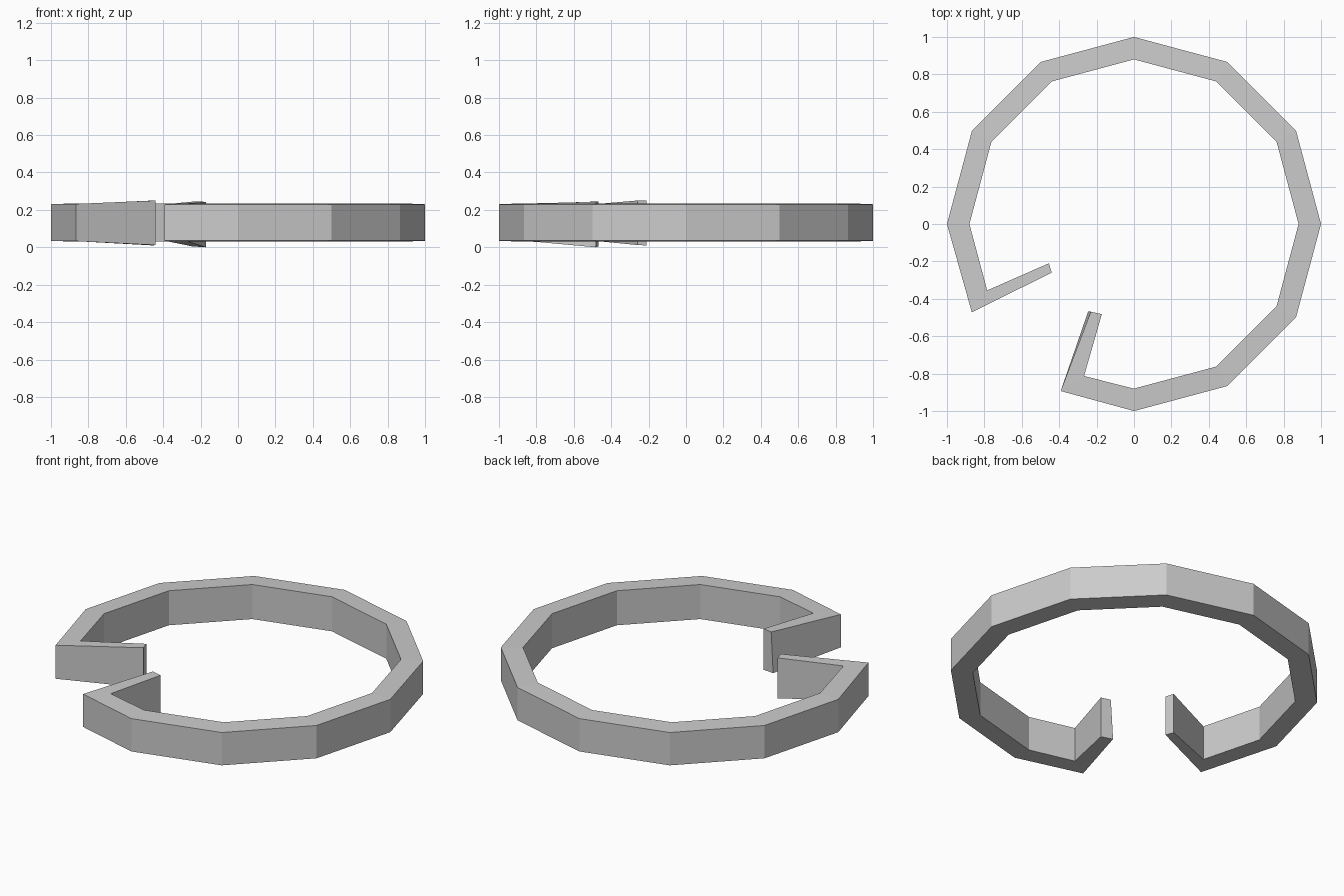
import bpy, bmesh
from math import cos, sin, radians

if "Cube" in bpy.data.objects:
    bpy.data.objects.remove(bpy.data.objects["Cube"])


def section(outer, inner, zo, zi, shift=(0, 0)):
    """Four corners of the band: outer bottom/top, inner top/bottom.
    shift moves the top outer edge to tilt the wall."""
    (ox, oy), (ix, iy) = outer, inner
    return [(ox, oy, zo[0]), (ox + shift[0], oy + shift[1], zo[1]),
            (ix, iy, zi[1]), (ix, iy, zi[0])]


ZO, ZI = (0.035, 0.23), (0.03, 0.235)

# left arm folded inward
sections = [
    section((-0.44, -0.26), (-0.455, -0.21), (0.012, 0.25), (0.01, 0.25)),
    section((-0.867, -0.472), (-0.785, -0.355), (0.033, 0.232), ZI),
]
# twelve-sided ring, clockwise from the left to the front
for a in range(180, -91, -30):
    c, s = cos(radians(a)), sin(radians(a))
    sections.append(section((c, s), (0.88 * c, 0.88 * s), ZO, ZI))
# front arm folded inward, with a slightly leaning wall
sections += [
    section((-0.392, -0.893), (-0.267, -0.813), ZO, ZI),
    section((-0.245, -0.467), (-0.172, -0.482), (0.005, 0.245), (0.0, 0.243), (0.014, -0.002)),
]

# skin the sections and cap both ends
bm = bmesh.new()
rings = [[bm.verts.new(p) for p in s] for s in sections]
for a, b in zip(rings, rings[1:]):
    for i in range(4):
        j = (i + 1) % 4
        bm.faces.new((a[i], a[j], b[j], b[i]))
bm.faces.new(rings[0])
bm.faces.new(rings[-1])
bmesh.ops.recalc_face_normals(bm, faces=bm.faces)
mesh = bpy.data.meshes.new("open_ring_band")
bm.to_mesh(mesh)
bm.free()
bpy.context.collection.objects.link(bpy.data.objects.new("open_ring_band", mesh))
